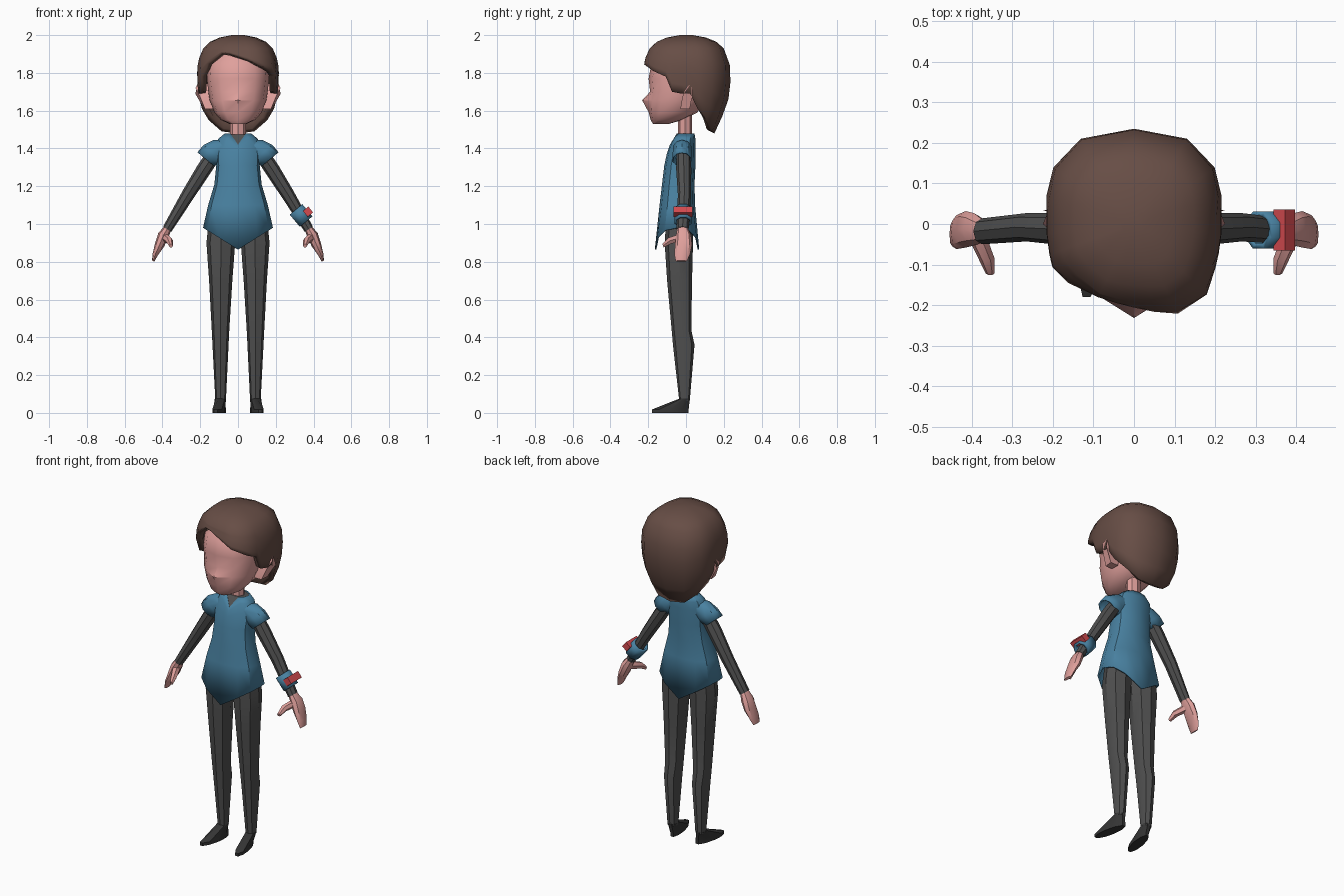
import bpy, bmesh, math
from mathutils import Vector as V

if "Cube" in bpy.data.objects:
    bpy.data.objects.remove(bpy.data.objects["Cube"])


def material(name, rgb):
    m = bpy.data.materials.new(name)
    m.diffuse_color = (*rgb, 1)
    m.use_nodes = True
    m.node_tree.nodes["Principled BSDF"].inputs["Base Color"].default_value = m.diffuse_color
    return m


BROWN = material("hair_brown", (0.135, 0.075, 0.06))
SKIN = material("skin_pink", (0.74, 0.35, 0.33))
BLUE = material("shirt_blue", (0.066, 0.22, 0.355))
GREY = material("cloth_grey", (0.08, 0.08, 0.08))
DARK = material("shoe_dark", (0.036, 0.036, 0.036))
RED = material("device_red", (0.66, 0.07, 0.08))


def ring(c, u, v, n=8, phase=0.0):
    """Ellipse of n points around c spanned by u and v."""
    c, u, v = V(c), V(u), V(v)
    return [c + u * math.cos(a) + v * math.sin(a)
            for a in (phase + 2 * math.pi * i / n for i in range(n))]


def oval(z, yf, yb, w, n=12, power=0.85, x=0.0):
    """Level, slightly squared ring; point 0 is the front."""
    pts = []
    for i in range(n):
        a = 2 * math.pi * i / n
        s, c = math.sin(a), math.cos(a)
        sx = math.copysign(abs(s) ** power, s) if abs(s) > 1e-6 else 0
        cy = math.copysign(abs(c) ** power, c) if abs(c) > 1e-6 else 0
        pts.append(V((x + w * sx, (yf + yb) / 2 - (yb - yf) / 2 * cy, z)))
    return pts


def loft(name, rings, mat, caps=(True, True), mirror=False, thick=0, angle=35):
    """Skin a list of equal-sized rings into one object."""
    bm = bmesh.new()
    rows = [[bm.verts.new(p) for p in r] for r in rings]
    n = len(rows[0])
    for a, b in zip(rows, rows[1:]):
        for i in range(n):
            j = (i + 1) % n
            bm.faces.new((a[i], a[j], b[j], b[i]))
    for use, row in zip(caps, (rows[0], rows[-1])):
        if use:
            bm.faces.new(row)
    bmesh.ops.recalc_face_normals(bm, faces=bm.faces)
    me = bpy.data.meshes.new(name)
    bm.to_mesh(me)
    bm.free()
    me.materials.append(mat)
    me.shade_smooth()
    me.set_sharp_from_angle(angle=math.radians(angle))
    ob = bpy.data.objects.new(name, me)
    bpy.context.collection.objects.link(ob)
    if thick:
        mod = ob.modifiers.new("thickness", 'SOLIDIFY')
        mod.thickness, mod.offset = thick, -1
    if mirror:
        ob.modifiers.new("mirror", 'MIRROR').use_mirror_merge = False
    return ob


def lerp_table(table, x):
    for (x0, y0), (x1, y1) in zip(table, table[1:]):
        if min(x0, x1) <= x <= max(x0, x1):
            return y0 + (y1 - y0) * (x - x0) / (x1 - x0)
    return table[-1][1]


# Head, with the nose pulled out of the front point
head = [oval(*r) for r in (
    (1.53, -.175, -.09, .045), (1.55, -.187, -.02, .09), (1.59, -.197, .06, .125),
    (1.655, -.197, .10, .15), (1.70, -.19, .12, .157), (1.77, -.198, .15, .165),
    (1.85, -.183, .16, .16), (1.93, -.10, .10, .10))]
head[3][0].y -= .035
loft("head", head, SKIN)

# Ears
ear = [(.175, -.03, 1.61), (.20, -.02, 1.67), (.225, 0, 1.72),
       (.212, .03, 1.745), (.226, .035, 1.69), (.18, .02, 1.61)]
loft("ear", [[V((.13, y, z)) for x, y, z in ear], [V(p) for p in ear]], SKIN, mirror=True)

# Hair shell: each column has an angle, a reach and a lower edge height
SIDE = [(62, .228, 1.78), (70, .222, 1.70), (84, .217, 1.69), (96, .217, 1.69),
        (108, .227, 1.61), (125, .243, 1.55), (148, .248, 1.49)]
columns = ([(0, .222, 1.89), (13, .232, 1.872), (26, .25, 1.845), (46, .25, 1.81)]
           + SIDE + [(180, .235, 1.48)]
           + [(-a, r, z) for a, r, z in reversed(SIDE)]
           + [(-48, .222, 1.85), (-26, .225, 1.908), (-13, .222, 1.905)])
PROFILE = [(2.0, .15), (1.987, .45), (1.965, .68), (1.93, .85), (1.88, .95), (1.83, 1),
           (1.75, 1), (1.65, .95), (1.56, .80), (1.48, .64)]
levels = [2.0, 1.987, 1.965, 1.93]
hair = []
for k in range(9):
    row = []
    for a, reach, edge in columns:
        z = levels[k] if k < 4 else 1.93 + (edge - 1.93) * (k - 3) / 5
        r = reach * lerp_table(PROFILE, z)
        row.append(V((r * math.sin(math.radians(a)), -r * math.cos(math.radians(a)), z)))
    hair.append(row)
loft("hair", hair, BROWN, caps=(True, False), thick=.036, angle=40)

# Neck
loft("neck", [ring((0, -.006, z), (.042, 0, 0), (0, .037, 0)) for z in (1.42, 1.62)], SKIN)

# Shirt body with a V neckline and pointed hem front and back
shirt = [oval(*r) for r in (
    (1.478, -.055, .045, .072), (1.45, -.072, .05, .105), (1.40, -.095, .05, .12),
    (1.31, -.115, .05, .115), (1.21, -.127, .045, .125), (1.10, -.14, .048, .158),
    (.98, -.165, .07, .185))]
for row, z, y in zip(shirt, (1.42, 1.40, 1.37), (-.085, -.092, -.102)):
    row[0].z, row[0].y = z, y
for p in shirt[-1]:
    p.z = .865 + .115 * abs(p.x) / .185
loft("shirt_body", shirt, BLUE, caps=(False, False), thick=.008)

# Undershirt showing inside the neckline
inner = [V((p.x * .97, p.y * .97, p.z - .003)) for p in shirt[0]]
loft("undershirt_collar", [inner, oval(1.474, -.044, .032, .043)], GREY, caps=(False, True))

# Sleeves
OUT = V((.77, 0, .64))
loft("sleeve", [ring((x, y, z), OUT * u, (0, v, 0), 10) for x, y, z, u, v in (
    (.04, -.02, 1.41, .055, .045), (.08, -.02, 1.403, .065, .05),
    (.13, -.02, 1.375, .068, .052), (.17, -.022, 1.343, .058, .053))],
    BLUE, caps=(True, False), mirror=True, thick=.008)

# Arms
ACROSS = V((.83, 0, .555))
loft("arm", [ring((x, y, z), ACROSS * r, (0, max(r, .032), 0)) for x, y, z, r in (
    (.12, -.012, 1.38, .038), (.18, -.012, 1.29, .04),
    (.265, -.008, 1.155, .035), (.375, -.018, .972, .026))], GREY, mirror=True)

# Hands: mitten and thumb
FLAT = V((.9, 0, .4))
loft("hand", [ring((x, y, z), FLAT * a, (0, b, 0)) for x, y, z, a, b in (
    (.373, -.018, .978, .021, .028), (.395, -.013, .94, .03, .04),
    (.415, -.013, .89, .026, .045), (.438, -.02, .84, .015, .042),
    (.449, -.025, .804, .007, .03))], SKIN, mirror=True)
loft("thumb", [ring((x, y, z), (r, 0, 0), (0, -.35 * r, .93 * r), 6) for x, y, z, r in (
    (.392, -.02, .93, .024), (.364, -.085, .912, .02), (.355, -.122, .885, .011))],
    SKIN, mirror=True)

# Wrist device on one arm: hollow cuff and red plate
AXIS, C = V((.64, 0, -.77)), V((.334, -.015, 1.045))
loft("wrist_cuff", [ring(C + AXIS * t, OUT * .047, (0, .049, 0), 8, math.pi / 8)
                    for t in (-.042, .042)], BLUE, caps=(False, False), thick=.013)
loft("wrist_plate", [ring(C + AXIS * t + OUT * .041, OUT * .026, (0, .071, 0), 4, math.pi / 4)
                     for t in (-.012, .028)], RED)

# Legs
loft("leg", [oval(z, yf, yb, (xo - xi) / 2, 8, .85, (xo + xi) / 2)
             for z, xi, xo, yf, yb in (
    (1.02, .002, .155, -.105, .035), (.90, .015, .167, -.113, .037),
    (.70, .03, .153, -.10, .032), (.44, .046, .139, -.076, .028),
    (.36, .05, .135, -.069, .045), (.065, .064, .12, -.036, .02))], GREY, mirror=True)

# Shoes, toes turned slightly outward
loft("shoe", [ring((.1, -.083, 0), (.031, 0, 0), (.018, -.102, 0), 10),
              ring((.1, -.083, .018), (.031, 0, 0), (.018, -.102, 0), 10),
              ring((.093, -.008, .075), (.03, 0, 0), (.003, -.03, 0), 10)], DARK, mirror=True)
